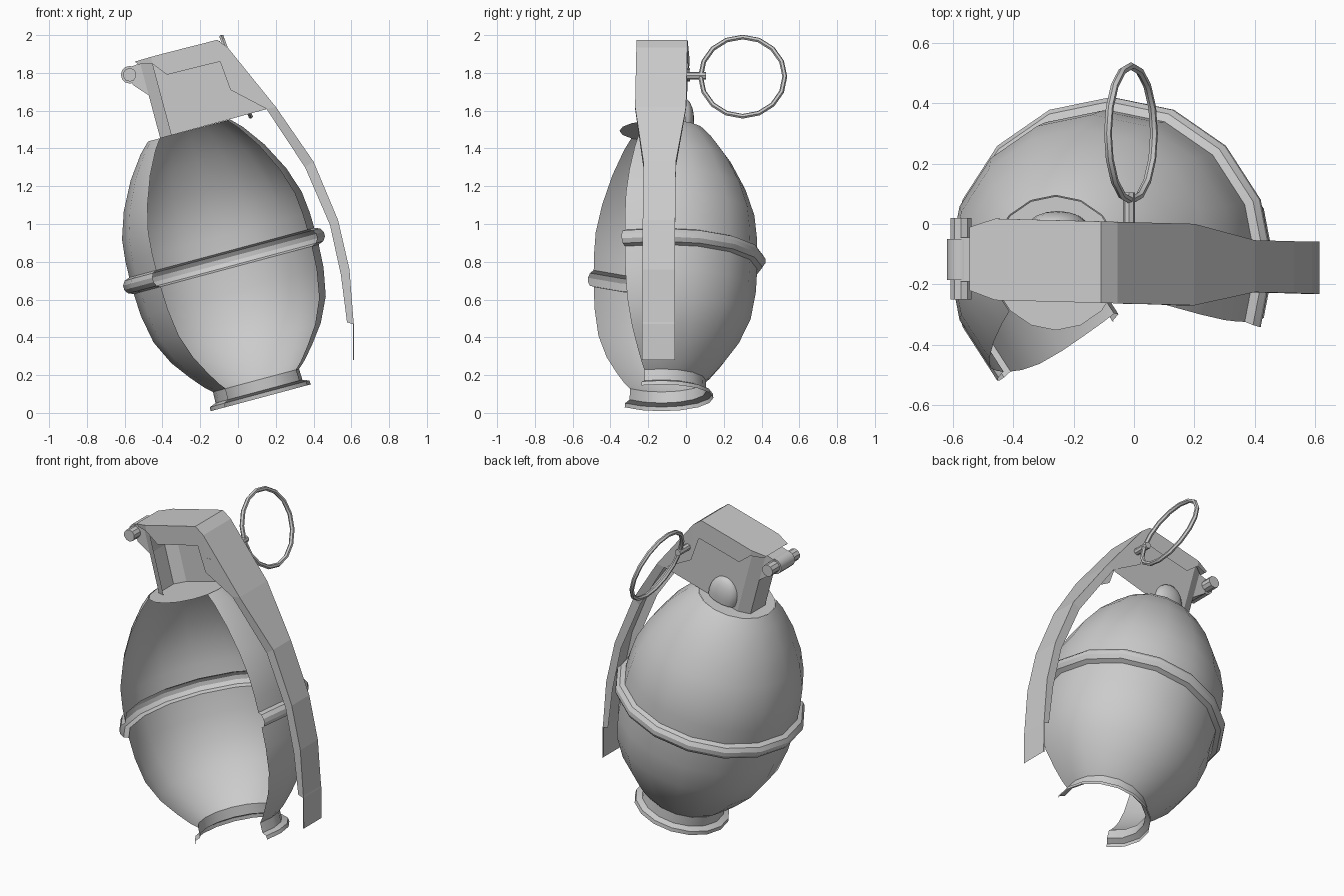
import bpy, bmesh, math
from mathutils import Matrix, Vector

if "Cube" in bpy.data.objects:
    bpy.data.objects.remove(bpy.data.objects["Cube"])

# Leaning frame shared by the body and the fuse housing
TILT = Matrix.Translation((0.12, -0.13, 0.08)) @ Matrix.Rotation(math.radians(-15), 4, 'Y')


def finish(name, bm, matrix=Matrix(), smooth=True):
    bm.transform(matrix)
    bmesh.ops.remove_doubles(bm, verts=bm.verts, dist=0.0005)
    bmesh.ops.recalc_face_normals(bm, faces=bm.faces)
    me = bpy.data.meshes.new(name)
    bm.to_mesh(me)
    bm.free()
    ob = bpy.data.objects.new(name, me)
    bpy.context.collection.objects.link(ob)
    if smooth:
        bpy.ops.object.select_all(action='DESELECT')
        ob.select_set(True)
        bpy.context.view_layer.objects.active = ob
        bpy.ops.object.shade_smooth_by_angle(angle=math.radians(32))
    return ob


def skin(rows):
    """Surface through rows of points."""
    bm = bmesh.new()
    grid = [[bm.verts.new(p) for p in row] for row in rows]
    for a, b in zip(grid, grid[1:]):
        for i in range(len(a) - 1):
            bm.faces.new((a[i], a[i + 1], b[i + 1], b[i]))
    return bm


def rod(name, x, z, y0, y1, r, sides):
    """Cylinder running along y."""
    bm = bmesh.new()
    bmesh.ops.create_cone(bm, cap_ends=True, segments=sides, radius1=r, radius2=r, depth=y1 - y0)
    m = Matrix.Translation((x, (y0 + y1) / 2, z)) @ Matrix.Rotation(math.pi / 2, 4, 'X')
    return finish(name, bm, m)


def prism(name, outline, y0, y1):
    """Outline in the leaning x-z plane, extruded along y."""
    bm = bmesh.new()
    face = bm.faces.new([bm.verts.new((x, y0, z)) for x, z in outline])
    if y1 != y0:
        ext = bmesh.ops.extrude_face_region(bm, geom=[face])
        bmesh.ops.translate(bm, vec=(0, y1 - y0, 0),
                            verts=[g for g in ext['geom'] if isinstance(g, bmesh.types.BMVert)])
        if face.is_valid and len(bm.faces) == len(outline) + 1:
            bm.faces.new([v for v in bm.verts][:len(outline)])
    return finish(name, bm, TILT, False)


# Open shell: 11 of 16 segments, with foot flange and waist band in the profile
profile = [(0.275, 0), (0.272, 0.022), (0.238, 0.035), (0.236, 0.095), (0.275, 0.13),
           (0.335, 0.2), (0.41, 0.3), (0.472, 0.43), (0.5, 0.58), (0.507, 0.705),
           (0.535, 0.715), (0.55, 0.738), (0.55, 0.762), (0.535, 0.785), (0.507, 0.795),
           (0.505, 0.88), (0.492, 1.0), (0.445, 1.14), (0.367, 1.29), (0.28, 1.41), (0.225, 1.465)]
angles = [math.radians(22.5 * k) for k in range(-1, 11)]
finish("body_shell", skin([[(r * math.cos(a), r * math.sin(a), h) for a in angles]
                           for r, h in profile]), TILT)

# Flat cap across the top of the body
bm = bmesh.new()
bmesh.ops.create_circle(bm, cap_ends=True, segments=16, radius=0.222)
finish("top_cap", bm, TILT @ Matrix.Translation((0, 0, 1.463)), False)

# Fuse housing: back wall, folded end wall, hinge lug
prism("housing_back_wall", [(-0.095, 1.465), (0.425, 1.468), (0.3, 1.66), (0.28, 1.88),
                            (-0.095, 1.88)], 0.125, 0.125)
plan = [(-0.095, 0.125), (-0.158, 0.085), (-0.158, -0.06), (-0.095, -0.1)]
finish("housing_end_wall", skin([[(x, y, h) for x, y in plan] for h in (1.465, 1.88)]), TILT, False)
prism("hinge_lug", [(-0.158, 1.70), (-0.225, 1.775), (-0.225, 1.87), (-0.1, 1.88)], -0.06, 0.085)

# Rounded bulge pressed out of the back wall
bm = bmesh.new()
bmesh.ops.create_uvsphere(bm, u_segments=16, v_segments=10, radius=1)
bmesh.ops.delete(bm, geom=[v for v in bm.verts if v.co.y < -0.01 or v.co.z < -0.5], context='VERTS')
finish("wall_bulge", bm, TILT @ Matrix.Translation((0.02, 0.125, 1.515))
       @ Matrix.Diagonal((0.095, 0.048, 0.115, 1)))

# Hinge pin and its sleeve
rod("hinge_pin", -0.573, 1.79, -0.25, 0.02, 0.036, 10)
rod("hinge_sleeve", -0.573, 1.79, -0.185, -0.05, 0.047, 12)

# Lever: folded channel; outer x, z, flange edge x, z, half width
stations = [(-0.545, 1.86, -0.53, 1.845, 0.105), (-0.46, 1.885, -0.455, 1.85, 0.135),
            (-0.385, 1.905, -0.376, 1.79, 0.135), (-0.11, 1.975, -0.095, 1.86, 0.135),
            (-0.055, 1.935, -0.04, 1.71, 0.135), (0.2, 1.62, 0.15, 1.61, 0.135),
            (0.40, 1.33, 0.355, 1.30, 0.086), (0.53, 1.02, 0.487, 0.995, 0.086),
            (0.59, 0.76, 0.545, 0.73, 0.086), (0.612, 0.48, 0.577, 0.48, 0.087),
            (0.614, 0.47, 0.608, 0.47, 0.087), (0.615, 0.28, 0.61, 0.28, 0.087)]
rows = []
for x, z, fx, fz, w in stations:
    c = -0.115 - 0.026 * (x + 0.55)
    rows.append([(fx, c - w, fz), (x, c - w, z), (x, c + w, z), (fx, c + w, fz)])
finish("lever", skin(rows), smooth=False)

# Safety pin and pull ring
rod("safety_pin", -0.016, 1.785, -0.265, 0.105, 0.02, 8)
R, r, n, m = 0.223, 0.013, 16, 6
rows = [[((R + r * math.cos(2 * math.pi * j / m)) * math.cos(2 * math.pi * i / n),
          (R + r * math.cos(2 * math.pi * j / m)) * math.sin(2 * math.pi * i / n),
          r * math.sin(2 * math.pi * j / m)) for j in range(m + 1)] for i in range(n + 1)]
finish("pull_ring", skin(rows), Matrix.Translation((-0.01, 0.3, 1.78))
       @ Matrix.Rotation(math.radians(70), 4, 'Y'))
